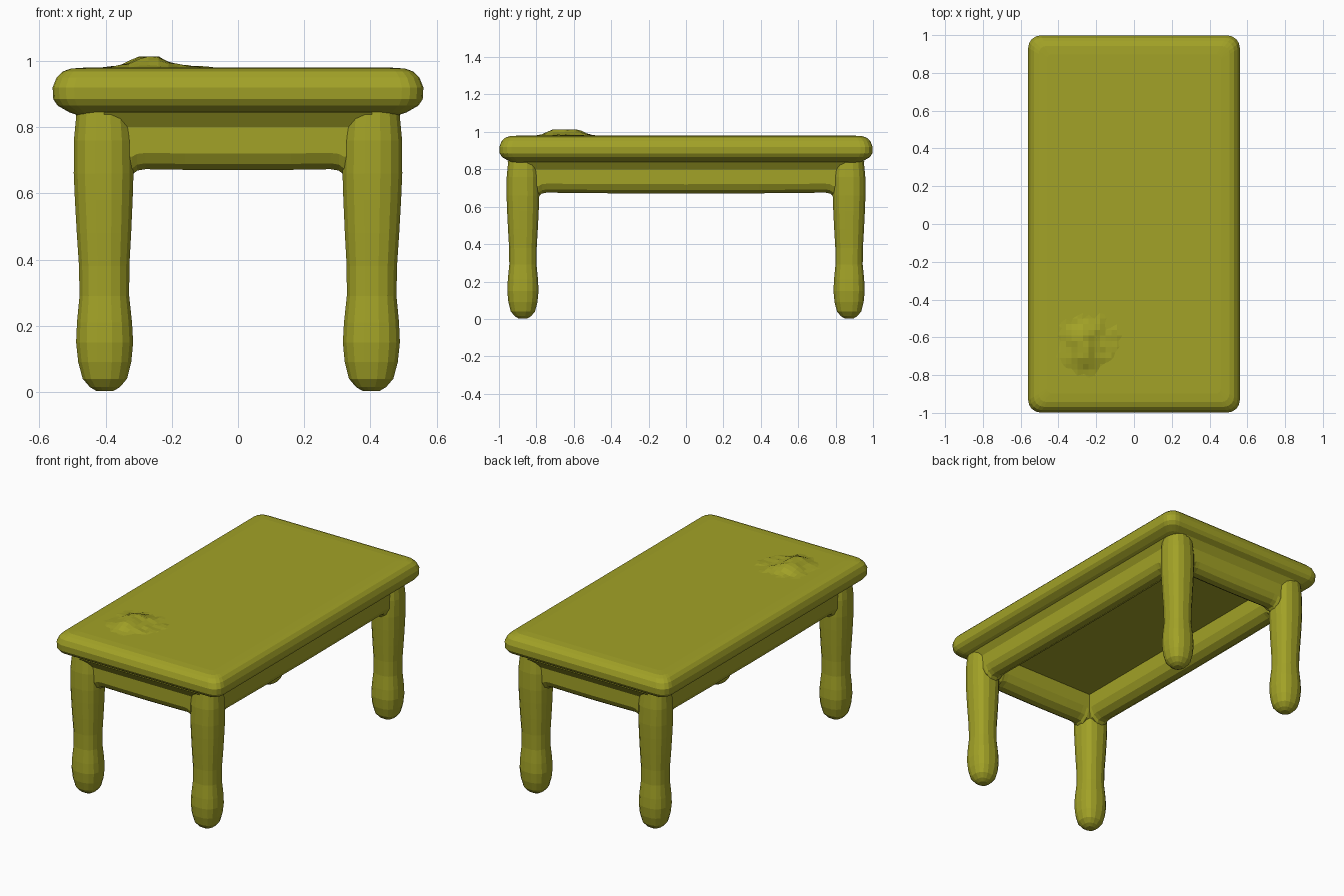
import bpy
import bmesh
import random
from math import cos, sin, pi, hypot, exp, copysign

random.seed(4)
cube = bpy.data.objects.get("Cube")
if cube:
    bpy.data.objects.remove(cube, do_unlink=True)

olive = bpy.data.materials.new("olive")
olive.use_nodes = True
colour = (0.36, 0.36, 0.02, 1)
olive.diffuse_color = colour
olive.node_tree.nodes["Principled BSDF"].inputs["Base Color"].default_value = colour


def finish(name, bm):
    bmesh.ops.recalc_face_normals(bm, faces=bm.faces)
    mesh = bpy.data.meshes.new(name)
    bm.to_mesh(mesh)
    bm.free()
    mesh.materials.append(olive)
    obj = bpy.data.objects.new(name, mesh)
    bpy.context.collection.objects.link(obj)
    return obj


def loft(name, rings):
    """Skin closed rings of equal length and cap both ends."""
    bm = bmesh.new()
    loops = [[bm.verts.new(p) for p in ring] for ring in rings]
    n = len(loops[0])
    for a, b in zip(loops, loops[1:]):
        for i in range(n):
            j = (i + 1) % n
            bm.faces.new((a[i], a[j], b[j], b[i]))
    bm.faces.new(loops[0][::-1])
    bm.faces.new(loops[-1])
    return finish(name, bm)


def rounded_rect(half_x, half_y, radius, z, steps=4):
    ring = []
    for q, (sx, sy) in enumerate([(1, 1), (-1, 1), (-1, -1), (1, -1)]):
        for i in range(steps + 1):
            a = (q + i / steps) * pi / 2
            ring.append((sx * (half_x - radius) + radius * cos(a),
                         sy * (half_y - radius) + radius * sin(a), z))
    return ring


# Table top: rounded edge, then a cove running in to the rails
edge = [(0.115, 0.825), (0.07, 0.838), (0.05, 0.845), (0.015, 0.865), (0.002, 0.885),
        (0, 0.92), (0.012, 0.95), (0.03, 0.968), (0.055, 0.977), (0.10, 0.980)]
loft("table_top", [rounded_rect(0.56 - d, 0.998 - d, max(0.065 - d * 0.4, 0.02), z)
                   for d, z in edge])

# Legs: squarish round section, swelling at the foot and knee
leg_profile = [(0.003, 0.025), (0.015, 0.045), (0.04, 0.066), (0.09, 0.079), (0.15, 0.085),
               (0.21, 0.082), (0.29, 0.074), (0.38, 0.075), (0.48, 0.081), (0.58, 0.086),
               (0.66, 0.089), (0.76, 0.088), (0.81, 0.083), (0.86, 0.078)]


def leg_ring(cx, cy, z, r, sides=16):
    ring = []
    for i in range(sides):
        a = 2 * pi * (i + 0.5) / sides
        x, y = [copysign(abs(c) ** 0.82, c) * r for c in (cos(a), sin(a))]
        ring.append((cx + x * 1.03, cy + y, z))
    return ring


for side, sx in (("right", -1), ("left", 1)):
    for end, sy in (("front", -1), ("back", 1)):
        loft(f"{end}_{side}_leg",
             [leg_ring(sx * (0.402 + 0.006 * z), sy * 0.872, z, r) for z, r in leg_profile])

# Rails: rounded bars, sagging at mid span and flaring into the legs
rail_section = [(-0.09, 0.85), (-0.09, 0.74), (-0.07, 0.70), (-0.035, 0.678),
                (0.005, 0.678), (0.033, 0.695), (0.05, 0.725), (0.05, 0.80), (0.08, 0.845)]


def rail(name, length, offset, along_x, sign):
    span = length - 0.085
    stations = [-length, -span, -span + 0.015, -span + 0.04, -span * 0.5, 0]
    stations += [-s for s in stations[-2::-1]]
    rings = []
    for s in stations:
        gap = span - abs(s)
        drop = 0.008 * (1 - (s / length) ** 2) + 0.02 * exp(-max(gap, 0) / 0.012)
        ring = []
        for d, z in rail_section:
            low = max(0, min(1, (0.80 - z) / 0.12))
            out = sign * (offset + d)
            z -= drop * low
            ring.append((s, out, z) if along_x else (out, s, z))
        rings.append(ring)
    loft(name, rings)


for name, sign in (("front_rail", -1), ("back_rail", 1)):
    rail(name, 0.405, 0.875, True, sign)
for name, sign in (("right_rail", -1), ("left_rail", 1)):
    rail(name, 0.87, 0.415, False, sign)

# Small lumpy mound with a wide low skirt on the front right of the top
bm = bmesh.new()
bmesh.ops.create_grid(bm, x_segments=14, y_segments=14, size=0.21)
for v in bm.verts:
    x, y = v.co.x, v.co.y
    ridge = 0.032 * exp(-(x / 0.065) ** 2 - (y / 0.11) ** 4)
    skirt = 0.010 * exp(-(hypot(x - 0.03, y - 0.02) / 0.155) ** 4)
    height = ridge + skirt + random.uniform(-0.004, 0.004)
    v.co = (x - 0.27, y - 0.65, min(1.014, 0.975 + height))
finish("top_mound", bm)
